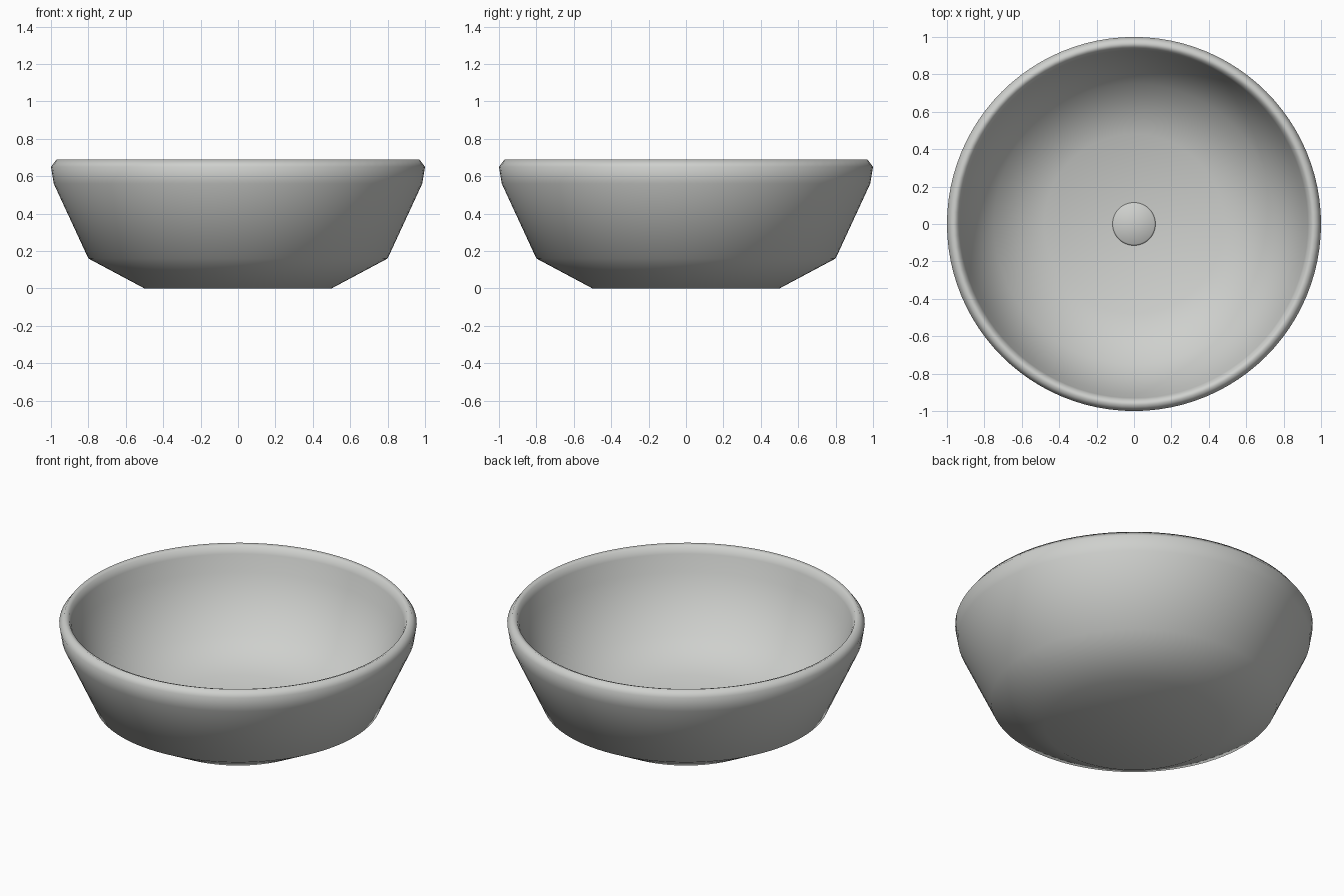
import bpy, bmesh
from math import pi

cube = bpy.data.objects.get("Cube")
if cube:
    bpy.data.objects.remove(cube, do_unlink=True)

# Glazed ceramic colour
ceramic = bpy.data.materials.new("pale_grey_ceramic")
ceramic.use_nodes = True
COLOUR = (0.62, 0.63, 0.61, 1)
ceramic.diffuse_color = COLOUR
ceramic.node_tree.nodes["Principled BSDF"].inputs["Base Color"].default_value = COLOUR


def lathe(name, profile, steps):
    """Spin a radius/height profile into a closed, smooth solid."""
    bm = bmesh.new()
    verts = [bm.verts.new((r, 0, z)) for r, z in profile]
    edges = [bm.edges.new(pair) for pair in zip(verts, verts[1:])]
    bmesh.ops.spin(bm, geom=verts + edges, cent=(0, 0, 0), axis=(0, 0, 1),
                   angle=2 * pi, steps=steps)
    bmesh.ops.remove_doubles(bm, verts=bm.verts, dist=0.0005)
    bmesh.ops.recalc_face_normals(bm, faces=bm.faces)
    for face in bm.faces:
        face.smooth = True
    mesh = bpy.data.meshes.new(name)
    bm.to_mesh(mesh)
    bm.free()
    mesh.materials.append(ceramic)
    obj = bpy.data.objects.new(name, mesh)
    bpy.context.collection.objects.link(obj)
    return obj


# Basin shell: base, outer wall, rim, inner wall and floor
lathe("basin", [
    (0, 0), (0.5, 0), (0.8, 0.16), (0.985, 0.56), (1, 0.65), (0.97, 0.69),
    (0.945, 0.68), (0.93, 0.64), (0.905, 0.54), (0.75, 0.22), (0.48, 0.1), (0, 0.08),
], 96)

# Low round drain cover in the middle of the floor
lathe("drain_cover", [
    (0, 0.07), (0.115, 0.07), (0.115, 0.09), (0.108, 0.097), (0, 0.1),
], 48)
